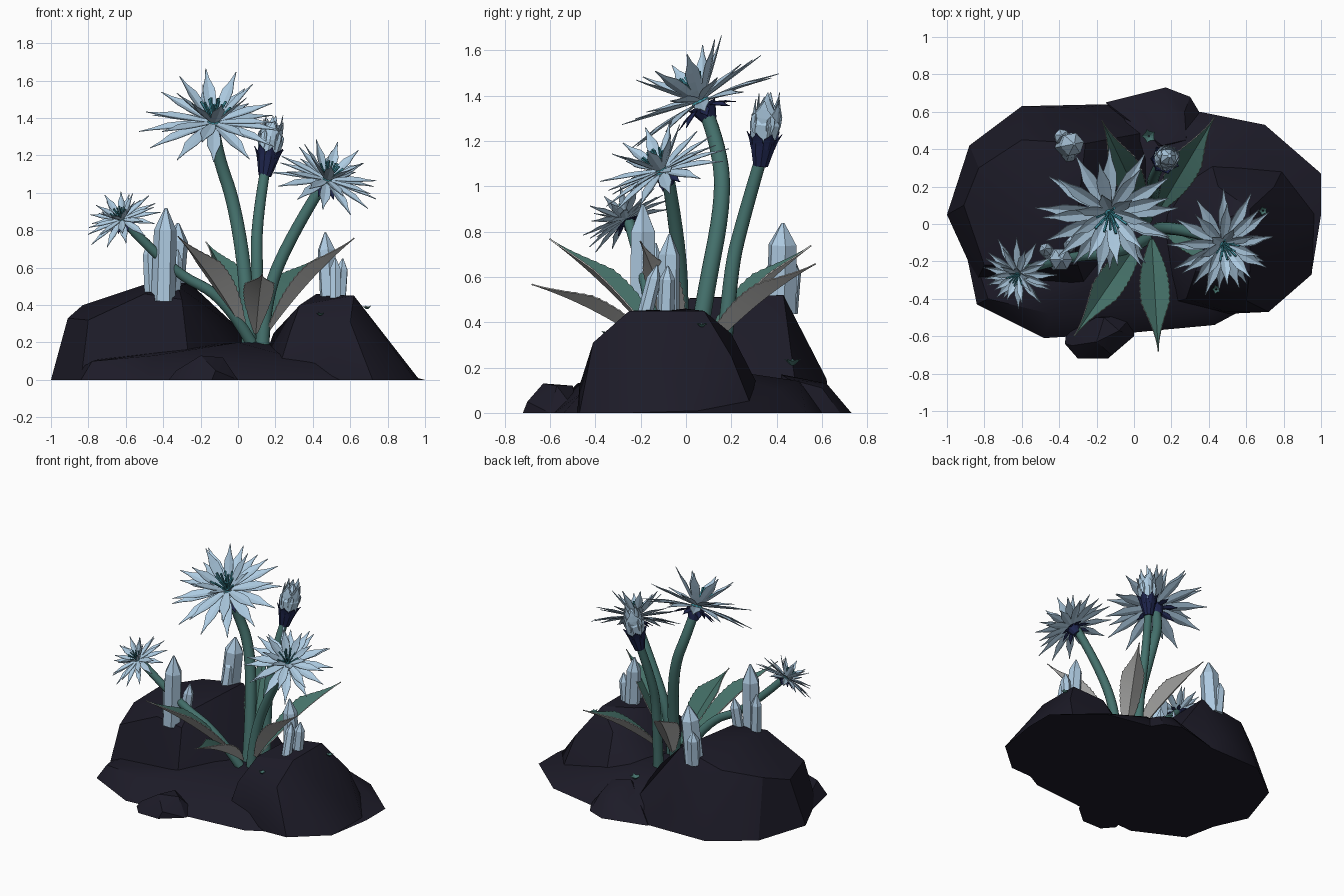
import bpy, bmesh, math, random
from mathutils import Vector, Matrix

random.seed(4)
if "Cube" in bpy.data.objects:
    bpy.data.objects.remove(bpy.data.objects["Cube"])


def material(name, *rgb):
    m = bpy.data.materials.new(name)
    m.use_nodes = True
    m.diffuse_color = (*rgb, 1)
    m.node_tree.nodes["Principled BSDF"].inputs["Base Color"].default_value = (*rgb, 1)
    return m


ROCK = material("dark rock", .012, .011, .021)
STEM = material("stem green", .06, .17, .155)
LEAF = material("leaf green", .06, .165, .14)
LEAF_BACK = material("leaf grey underside", .5, .5, .49)
PETAL = material("petal pale blue", .42, .6, .76)
CALYX = material("calyx navy", .014, .02, .08)
STAMEN = material("stamen teal", .05, .29, .36)
CRYSTAL = material("crystal blue", .42, .59, .75)


def finish(bm, name, mats, matrix=None, thickness=0):
    mesh = bpy.data.meshes.new(name)
    bm.to_mesh(mesh)
    bm.free()
    obj = bpy.data.objects.new(name, mesh)
    bpy.context.collection.objects.link(obj)
    for m in mats:
        mesh.materials.append(m)
    if matrix:
        obj.matrix_world = matrix
    if thickness:
        mod = obj.modifiers.new("thickness", 'SOLIDIFY')
        mod.thickness = thickness
        mod.offset = -1
        mod.material_offset = mod.material_offset_rim = len(mats) - 1
    return obj


def select(obj):
    bpy.ops.object.select_all(action='DESELECT')
    obj.select_set(True)
    bpy.context.view_layer.objects.active = obj


def aim(place, direction):
    rot = Vector(direction).to_track_quat('Z', 'Y').to_matrix().to_4x4()
    return Matrix.Translation(place) @ rot


# Folded blade along a spine: used for petals, sepals and leaves
def blade(bm, spine, up, width, fold=.3, teeth=0, root=.3):
    rows = []
    last = len(spine) - 1
    for i, p in enumerate(spine):
        t = i / last
        f = (spine[min(i + 1, last)] - spine[max(i - 1, 0)]).normalized()
        side = f.cross(up).normalized()
        normal = side.cross(f)
        w = width * (root + (1 - root) * math.sin(math.pi * t)) * min(1, (1 - t) * 2.5)
        w = max(w * (1 + teeth * (-1) ** i), .001)
        rows.append([bm.verts.new(p + side * w * s + normal * w * fold * abs(s)) for s in (-1, 0, 1)])
    for a, b in zip(rows, rows[1:]):
        for k in (0, 1):
            bm.faces.new((a[k], a[k + 1], b[k + 1], b[k]))


# Ring of blades around the local z axis
def whorl(bm, count, elevation, length, width, start, z=0, bend=0, turn=0):
    e = math.radians(elevation)
    for i in range(count):
        a = math.tau * (i + turn) / count
        out = Vector((math.cos(a), math.sin(a), 0))
        along = out * math.cos(e) + Vector((0, 0, math.sin(e)))
        up = Vector((0, 0, math.cos(e))) - out * math.sin(e)
        size = length * random.uniform(.92, 1.04)
        spine = [out * start + Vector((0, 0, z)) + along * size * t + up * bend * size * t * t
                 for t in (0, .2, .4, .6, .8, 1)]
        blade(bm, spine, up, width)


def cone(bm, r1, r2, z1, z2, sides=10):
    bmesh.ops.create_cone(bm, cap_ends=True, segments=sides, radius1=r1, radius2=r2, depth=z2 - z1,
                          matrix=Matrix.Translation((0, 0, (z1 + z2) / 2)))


# Rocks: convex hulls of an outline on the ground plus raised corners
def rock(name, ground, raised):
    bm = bmesh.new()
    for x, y in ground:
        bm.verts.new((x, y, 0))
    for p in raised:
        bm.verts.new(p)
    hull = bmesh.ops.convex_hull(bm, input=bm.verts[:])
    bmesh.ops.delete(bm, geom=list({v for v in hull["geom_interior"] if isinstance(v, bmesh.types.BMVert)}),
                     context='VERTS')
    bmesh.ops.recalc_face_normals(bm, faces=bm.faces[:])
    select(finish(bm, name, [ROCK]))
    bpy.ops.object.shade_smooth_by_angle()


rock("base_rock",
     [(-.84, -.43), (-.48, -.61), (0, -.58), (.43, -.54), (.95, -.26), (1, .05), (1, .27),
      (.7, .53), (.35, .6), (-.5, .6), (-.95, .1)],
     [(-.78, -.4, .1), (-.45, -.48, .13), (.4, -.46, .09), (0, -.2, .2), (.2, .1, .2),
      (.6, .4, .1), (.3, .5, .14), (-.6, .3, .15)])
rock("left_rock",
     [(-1, .05), (-.88, .42), (-.6, .63), (-.15, .64), (.12, .5), (.14, .1), (-.25, -.36), (-.84, -.3)],
     [(-.91, .1, .33), (-.83, .3, .4), (-.5, .1, .51), (-.32, -.1, .5), (-.26, .43, .52), (-.6, .45, .45),
      (-.5, -.22, .46), (-.3, -.22, .43), (-.8, -.22, .32), (.03, .25, .25), (-.3, .62, .15)])
rock("right_rock",
     [(.1, -.1), (.2, -.42), (.5, -.48), (.72, -.47), (.95, -.27), (.97, .05), (.8, .3), (.4, .38), (.14, .25)],
     [(.28, -.4, .26), (.6, -.41, .31), (.33, -.25, .4), (.42, 0, .46), (.62, -.25, .45), (.62, .08, .45),
      (.45, .2, .35), (.75, .2, .25), (.19, 0, .25), (.5, -.47, .12)])
rock("small_front_rock",
     [(-.37, -.64), (-.3, -.72), (-.14, -.72), (0, -.6), (0, -.48), (-.35, -.5)],
     [(-.33, -.65, .05), (-.2, -.63, .13), (-.08, -.57, .12), (-.16, -.5, .12), (-.12, -.7, .05)])
rock("small_back_rock",
     [(-.15, .65), (.02, .68), (.17, .73), (.3, .68), (.36, .58), (.3, .4), (0, .4)],
     [(.05, .6, .1), (.17, .62, .13), (.27, .6, .11), (.15, .42, .17), (.28, .45, .15)])


# Stems: tapering tubes along smooth paths
def stem(name, radius, *points):
    curve = bpy.data.curves.new(name, 'CURVE')
    curve.dimensions = '3D'
    curve.bevel_depth = radius
    curve.bevel_resolution = 5
    spline = curve.splines.new('NURBS')
    spline.points.add(len(points) - 1)
    for i, (q, p) in enumerate(zip(spline.points, points)):
        q.co = (*p, 1)
        q.radius = 1.1 - .25 * i / (len(points) - 1)
    spline.use_endpoint_u = True
    spline.order_u = 3
    spline.resolution_u = 5
    curve.materials.append(STEM)
    obj = bpy.data.objects.new(name, curve)
    bpy.context.collection.objects.link(obj)
    select(obj)
    bpy.ops.object.convert(target='MESH')
    bpy.ops.object.shade_smooth_by_angle()


stem("tall_stem", .037, (.06, .03, .17), (.05, .08, .5), (-.02, .17, .95), (-.11, .14, 1.2), (-.13, .08, 1.35))
stem("right_stem", .034, (.13, -.03, .17), (.14, -.02, .42), (.27, -.03, .75), (.45, -.08, 1.04))
stem("left_stem", .029, (.07, -.08, .2), (-.07, -.16, .45), (-.35, -.17, .57), (-.6, -.25, .84))
stem("bud_stem", .032, (.11, .16, .15), (.1, .19, .6), (.1, .25, .85), (.145, .33, 1.12))


# Open flowers: three layers of petals, navy calyx and teal stamens
def flower(name, place, facing, s):
    m = aim(place, facing)
    bm = bmesh.new()
    whorl(bm, 12, -4, .37 * s, .037 * s, .02 * s, bend=-.05)
    whorl(bm, 9, 9, .34 * s, .036 * s, .02 * s, .01 * s, .02, .5)
    whorl(bm, 8, 43, .28 * s, .034 * s, .02 * s, .015 * s, .06, .25)
    finish(bm, name + "_petals", [PETAL], m, .003)
    bm = bmesh.new()
    cone(bm, .032 * s, .065 * s, -.09 * s, -.012)
    whorl(bm, 8, -24, .12 * s, .022 * s, .04 * s, -.02 * s)
    finish(bm, name + "_calyx", [CALYX], m, .003)
    bm = bmesh.new()
    cone(bm, .045 * s, .02 * s, 0, .03 * s)
    length = .14 * s
    for i in range(14):
        tilt = Matrix.Rotation(i * 2.4, 4, 'Z') @ Matrix.Rotation(.2 + .04 * i, 4, 'Y')
        bmesh.ops.create_cone(bm, cap_ends=True, segments=4, radius1=.004 * s, radius2=.008 * s, depth=length,
                              matrix=tilt @ Matrix.Translation((0, 0, length / 2)))
    finish(bm, name + "_stamens", [STAMEN], m)


flower("tall_flower", (-.13, .065, 1.37), (0, -.45, .89), 1)
flower("right_flower", (.475, -.105, 1.065), (.25, -.42, .86), .78)
flower("left_flower", (-.62, -.265, .855), (-.3, -.5, .8), .54)

# Closed bud: cup with sepals and upright overlapping petals
bud = aim((.145, .33, 1.1), (.16, .12, 1))
bm = bmesh.new()
cone(bm, .034, .062, -.01, .1)
whorl(bm, 7, 78, .08, .026, .052, .07, -.15)
finish(bm, "bud_cup", [CALYX], bud, .003)
bm = bmesh.new()
whorl(bm, 5, 76, .19, .055, .045, .1, .2)
whorl(bm, 4, 82, .22, .045, .035, .1, .1, .5)
cone(bm, .055, .07, .09, .18, 7)
cone(bm, .07, .01, .18, .29, 7)
finish(bm, "bud_petals", [PETAL], bud, .003)

# Leaves: deeply folded, toothed blades arching out from the clump
clump = Vector((.09, 0, .25))
tips = {"front_left": (-.32, -.6, .77), "front": (.13, -.68, .57), "right": (.62, -.2, .76),
        "back_right": (.43, .57, .66), "back_left": (-.17, .55, .74)}
steps = 40
for name, tip in tips.items():
    bm = bmesh.new()
    tip = Vector(tip)
    start = clump + Vector((tip.x - clump.x, tip.y, 0)) * .12
    lift = Vector((0, 0, .13))
    spine = [start.lerp(tip, i / steps) + lift * (i / steps) * (1 - i / steps) for i in range(steps + 1)]
    blade(bm, spine, Vector((0, 0, 1)), .078, .68, .035, .1)
    finish(bm, name + "_leaf", [LEAF, LEAF_BACK], None, .006)

# Tiny sprouts growing on the rocks
for i, (place, size) in enumerate([((.08, .47, .21), .045), ((.44, -.35, .345), .025), ((.69, .07, .38), .025)]):
    bm = bmesh.new()
    whorl(bm, 5, 40, size, size * .35, .004)
    finish(bm, f"rock_sprout_{i}", [STEM], aim(place, (0, 0, 1)), .002)


# Crystals: six-sided columns with pointed tops
def crystal(name, x, y, base, height, radius, lean=(0, 0)):
    bm = bmesh.new()
    shoulder = height * .76
    cone(bm, radius, radius * .92, 0, shoulder, 6)
    cone(bm, radius * .92, radius * .1, shoulder, height, 6)
    finish(bm, name, [CRYSTAL], aim((x, y, base), (*lean, 1)))


crystal("left_crystal_tall", -.4, -.19, .42, .5, .066, (.03, 0))
crystal("left_crystal_short", -.46, -.15, .42, .33, .04, (-.05, .05))
crystal("left_crystal_side", -.35, -.12, .42, .28, .038, (.1, .1))
crystal("back_crystal_tall", -.36, .42, .44, .4, .07, (.1, .02))
crystal("back_crystal_short", -.38, .45, .44, .24, .045, (-.03, .1))
crystal("back_crystal_side", -.35, .36, .44, .26, .042, (.06, .15))
crystal("right_crystal_tall", .49, -.08, .4, .39, .052, (-.06, .02))
crystal("right_crystal_short", .54, -.09, .4, .25, .038, (.08, .04))
crystal("right_crystal_side", .52, -.19, .4, .26, .034, (0, .25))
